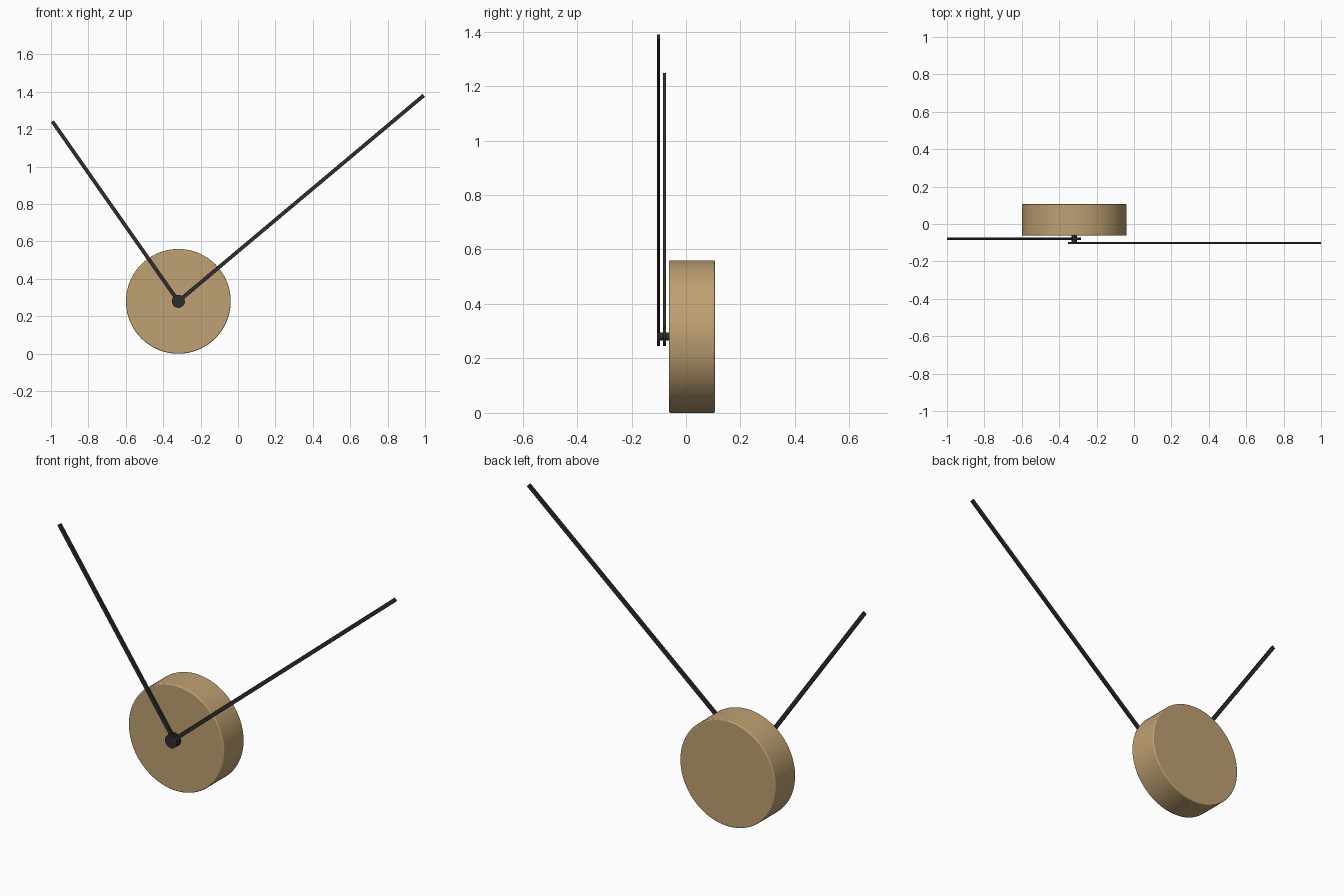
import bpy
import math

if "Cube" in bpy.data.objects:
    bpy.data.objects.remove(bpy.data.objects["Cube"])

CX, CZ = -0.319, 0.28   # centre of the dial


def material(name, colour):
    m = bpy.data.materials.new(name)
    m.diffuse_color = (*colour, 1.0)
    m.use_nodes = True
    m.node_tree.nodes["Principled BSDF"].inputs["Base Color"].default_value = m.diffuse_color
    return m


wood = material("warm_tan", (0.52, 0.355, 0.17))
black = material("soft_black", (0.026, 0.026, 0.027))


def disc(name, radius, y0, y1, sides, mat, bevel=0.0):
    """Cylinder along y, centred on the dial axis."""
    bpy.ops.mesh.primitive_cylinder_add(
        vertices=sides, radius=radius, depth=y1 - y0,
        location=(CX, (y0 + y1) / 2, CZ), rotation=(math.pi / 2, 0, 0))
    ob = bpy.context.object
    ob.name = name
    ob.data.materials.append(mat)
    if bevel:
        mod = ob.modifiers.new("rim", 'BEVEL')
        mod.width = bevel
        mod.segments = 3
        mod.limit_method = 'ANGLE'
        mod.angle_limit = math.radians(40)
    bpy.ops.object.shade_smooth_by_angle(angle=math.radians(35))
    return ob


def hand(name, length, angle, y0, y1):
    """Thin flat bar from the dial centre, with a round eye at its base."""
    a = math.radians(angle)
    bpy.ops.mesh.primitive_cube_add(
        size=1, rotation=(0, -a, 0),
        location=(CX + math.cos(a) * length / 2, (y0 + y1) / 2,
                  CZ + math.sin(a) * length / 2))
    ob = bpy.context.object
    ob.name = name
    ob.scale = (length, y1 - y0, 0.02)
    ob.data.materials.append(black)
    disc(name + "_eye", 0.035, y0, y1, 24, black)


# Thick round dial with a slightly softened rim
disc("dial", 0.28, -0.062, 0.106, 96, wood, bevel=0.005)

# Hour hand near the dial, minute hand in front of it
hand("hour_hand", 1.174, 125, -0.085, -0.073)
hand("minute_hand", 1.713, 40, -0.107, -0.095)

# Spindle joining the hands to the dial
disc("spindle", 0.015, -0.106, -0.06, 24, black)
